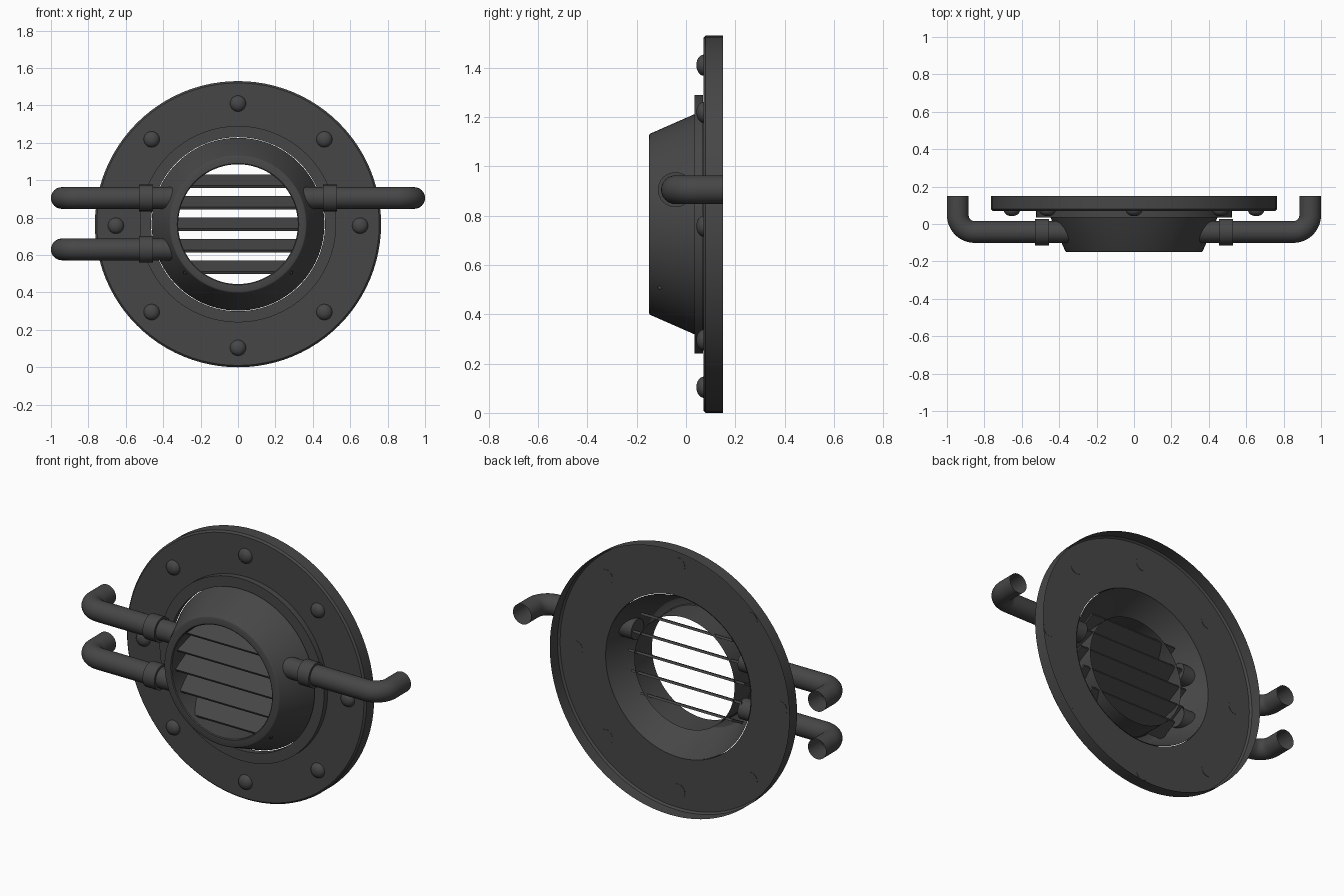
import bpy, bmesh, math
from mathutils import Vector

if "Cube" in bpy.data.objects:
    bpy.data.objects.remove(bpy.data.objects["Cube"])

CZ = 0.765          # height of the vent centre
metal = bpy.data.materials.new("dark grey metal")
metal.diffuse_color = (0.062, 0.062, 0.062, 1)
metal.use_nodes = True
metal.node_tree.nodes["Principled BSDF"].inputs["Base Color"].default_value = metal.diffuse_color


def finish(bm, name, angle=35):
    bmesh.ops.recalc_face_normals(bm, faces=bm.faces)
    me = bpy.data.meshes.new(name)
    bm.to_mesh(me)
    bm.free()
    ob = bpy.data.objects.new(name, me)
    bpy.context.collection.objects.link(ob)
    me.materials.append(metal)
    bpy.ops.object.select_all(action='DESELECT')
    ob.select_set(True)
    bpy.context.view_layer.objects.active = ob
    bpy.ops.object.shade_smooth_by_angle(angle=math.radians(angle))
    return ob


def skin(bm, rings, closed=False):
    """Join successive vertex rings with quads."""
    pairs = list(zip(rings, rings[1:])) + ([(rings[-1], rings[0])] if closed else [])
    for a, b in pairs:
        n = len(a)
        for i in range(n):
            j = (i + 1) % n
            bm.faces.new((a[i], a[j], b[j], b[i]))


def lathe(name, profile, cx=0, cz=CZ, n=96, closed=False, caps=False):
    """Spin a (radius, y) profile about an axis along y."""
    bm = bmesh.new()
    rings = [[bm.verts.new((cx + r * math.cos(2 * math.pi * i / n), y,
                            cz + r * math.sin(2 * math.pi * i / n)))
              for i in range(n)] for r, y in profile]
    skin(bm, rings, closed)
    if caps:
        bm.faces.new(rings[0])
        bm.faces.new(rings[-1])
    return finish(bm, name)


def tube(name, stations, z, cap_first=False, cap_last=False, n=32):
    """Sweep a circle along (x, y, heading x, heading y, radius) stations."""
    bm = bmesh.new()
    rings = []
    for x, y, dx, dy, r in stations:
        side = Vector((-dy, dx, 0)).normalized()
        rings.append([bm.verts.new(Vector((x, y, z))
                      + side * r * math.cos(2 * math.pi * i / n)
                      + Vector((0, 0, r * math.sin(2 * math.pi * i / n))))
                      for i in range(n)])
    skin(bm, rings)
    if cap_first:
        bm.faces.new(rings[0])
    if cap_last:
        bm.faces.new(rings[-1])
    return finish(bm, name)


# pressed flange, open at the back
lathe("flange", [(0.765, 0.15), (0.765, 0.08), (0.755, 0.07), (0.495, 0.07)])
# raised ring
lathe("raised_ring", [(0.465, 0.035), (0.525, 0.035), (0.525, 0.069), (0.465, 0.069)], closed=True)
# thin cone housing, folded at the front lip into a short inner sleeve
lathe("cone_housing", [(0.462, 0.07), (0.368, -0.144), (0.365, -0.148), (0.36, -0.15),
                       (0.325, -0.15), (0.32, -0.146), (0.32, 0.015)])

# domed rivets around the flange
for k in range(8):
    a = k * math.pi / 4
    dome = [(0.043 * math.cos(t * math.pi / 12), 0.072 - 0.03 * math.sin(t * math.pi / 12))
            for t in range(6)]
    lathe(f"rivet_{k + 1}", dome, 0.653 * math.cos(a), 0.757 + 0.653 * math.sin(a),
          n=24, caps=True)

# slanted louvre slats, front edge low and back edge high
for k in range(-2, 3):
    z = CZ + 0.115 * k
    half = math.sqrt(0.375 ** 2 - (0.115 * k) ** 2) - 0.005
    section = [(-0.11, z - 0.036), (0.0, z + 0.024), (-0.006, z + 0.036), (-0.116, z - 0.024)]
    bm = bmesh.new()
    rings = [[bm.verts.new((x, y, zz)) for y, zz in section] for x in (-half, half)]
    skin(bm, rings)
    bm.faces.new(rings[0])
    bm.faces.new(rings[1])
    finish(bm, f"slat_{k + 3}", 20)

# elbow pipes with an open mouth at the wall, and collars
R, BEND, PY, PX = 0.058, 0.09, -0.043, 0.942
for name, s, z in (("upper_left", -1, 0.905), ("lower_left", -1, 0.63), ("upper_right", 1, 0.905)):
    path = [(s * 0.34, PY, s, 0, R)]
    for t in range(13):
        a = t * math.pi / 24
        path.append((s * (PX - BEND + BEND * math.sin(a)), PY + BEND * (1 - math.cos(a)),
                     s * math.cos(a), math.sin(a), R))
    path.append((s * PX, 0.15, 0, 1, R))
    tube(f"{name}_pipe", path, z, cap_first=True)
    tube(f"{name}_collar", [(s * 0.455, PY, s, 0, 0.071), (s * 0.53, PY, s, 0, 0.071)],
         z, cap_first=True, cap_last=True)
